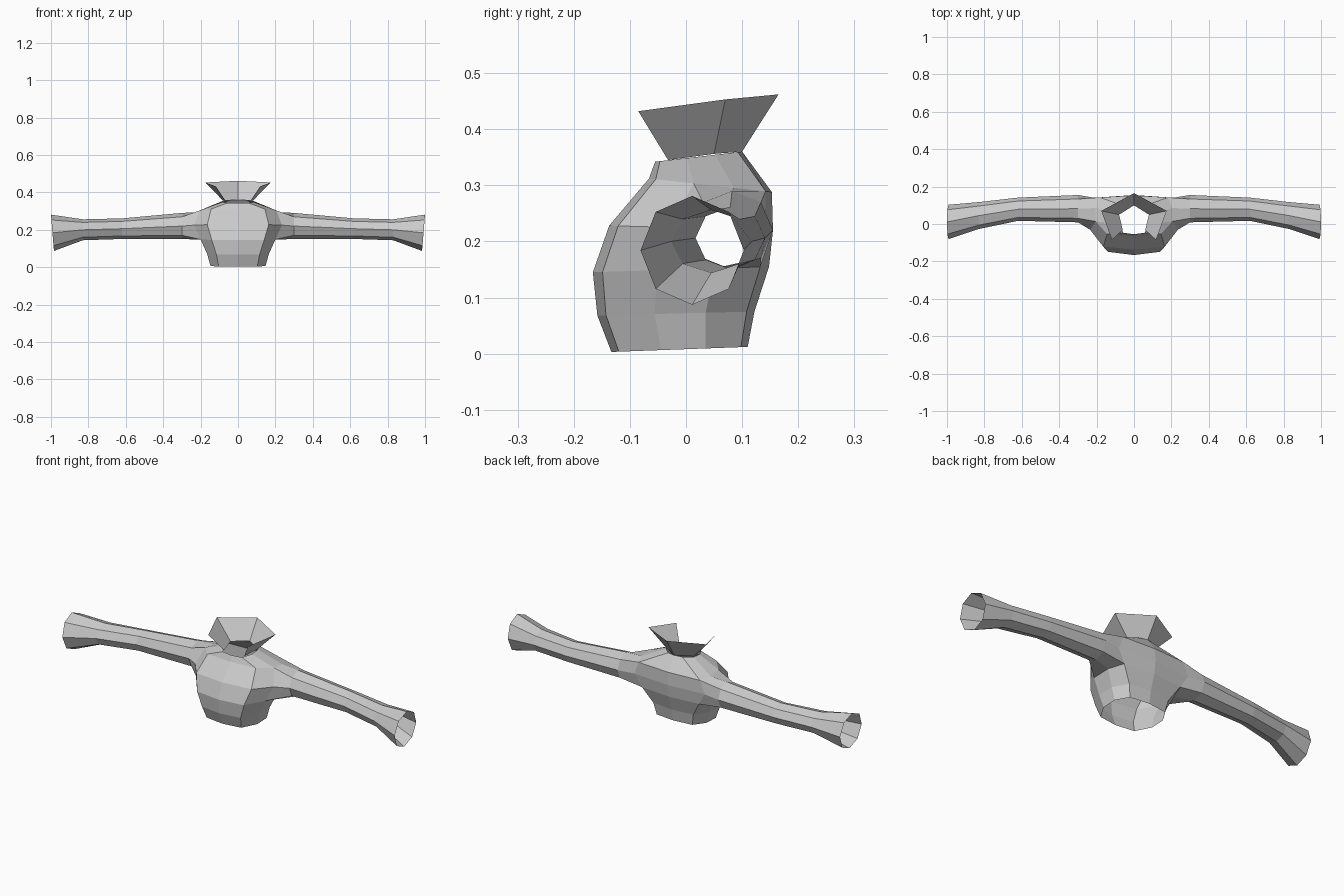
import bpy, bmesh, math

if "Cube" in bpy.data.objects:
    bpy.data.objects.remove(bpy.data.objects["Cube"], do_unlink=True)

cloth = bpy.data.materials.new("grey cloth")
cloth.use_nodes = True
grey = (0.6, 0.6, 0.6, 1)
cloth.diffuse_color = grey
cloth.node_tree.nodes["Principled BSDF"].inputs["Base Color"].default_value = grey


def loft(bm, first, second, closed=False):
    """Join two equally long vertex rows with quads."""
    count = len(first)
    for i in range(count if closed else count - 1):
        j = (i + 1) % count
        bm.faces.new((first[i], first[j], second[j], second[i]))


def finish(bm, name):
    """Turn a half mesh into a mirrored, flat-shaded object."""
    bmesh.ops.recalc_face_normals(bm, faces=bm.faces)
    mesh = bpy.data.meshes.new(name)
    bm.to_mesh(mesh)
    bm.free()
    mesh.materials.append(cloth)
    obj = bpy.data.objects.new(name, mesh)
    bpy.context.collection.objects.link(obj)
    mirror = obj.modifiers.new("Mirror", "MIRROR")
    mirror.use_clip = True
    mirror.merge_threshold = 0.001
    return obj


# Torso: half cross-section from front centre to back centre, scaled per row
section = [(0, -1), (0.7, -0.89), (1, -0.27), (1, 0.38), (0.85, 0.9), (0, 1)]
# Half width, front y, back y, front z, back z, back width factor
levels = [
    (0.147, -0.133, 0.11, 0.003, 0.012, 0.85),
    (0.165, -0.158, 0.122, 0.068, 0.075, 0.85),
    (0.2, -0.166, 0.148, 0.145, 0.155, 1),
    (0.235, -0.137, 0.155, 0.228, 0.22, 1.05),
    (0.205, -0.066, 0.153, 0.312, 0.288, 1.05),
    (0.082, -0.055, 0.1, 0.342, 0.36, 0.6),
]
bm = bmesh.new()
rows = []
for width, front, back, z_front, z_back, taper in levels:
    row = []
    for i, (u, v) in enumerate(section):
        t = (v + 1) / 2
        x = width * u * (taper if i == 4 else 1)
        row.append(bm.verts.new((x, front + (back - front) * t,
                                 z_front + (z_back - z_front) * t)))
    rows.append(row)
for low, high in zip(rows, rows[1:]):
    loft(bm, low, high)

# Armhole: drop the centre vertex of the side with its four faces
armhole = rows[2][2:5] + [rows[3][4]] + rows[4][4:1:-1] + [rows[3][2]]
bmesh.ops.delete(bm, geom=[rows[3][3]], context="VERTS")

# Sleeve: octagons leading out to a flared open cuff
# x, centre y, centre z, radius y, radius z, cuff slant
stations = [
    (0.3, 0.082, 0.22, 0.073, 0.07, 0),
    (0.62, 0.079, 0.206, 0.062, 0.055, 0),
    (0.83, 0.045, 0.2, 0.072, 0.056, 0),
    (0.992, 0.011, 0.184, 0.092, 0.097, 0.008),
]
previous = armhole
for x, y, z, ry, rz, slant in stations:
    ring = []
    for k in range(8):
        a = math.radians(225 + 45 * k)
        ring.append(bm.verts.new((x + slant * math.sin(a),
                                  y + ry * math.cos(a), z + rz * math.sin(a))))
    loft(bm, previous, ring, closed=True)
    previous = ring
finish(bm, "shirt_body_and_sleeves")

# Collar: flared strip, open at the front
bm = bmesh.new()
lower = [(0, 0.1, 0.36), (0.08, 0.05, 0.356), (0.06, -0.032, 0.345)]
upper = [(0, 0.165, 0.462), (0.175, 0.07, 0.453), (0.118, -0.085, 0.432)]
loft(bm, [bm.verts.new(p) for p in lower], [bm.verts.new(p) for p in upper])
finish(bm, "collar")
